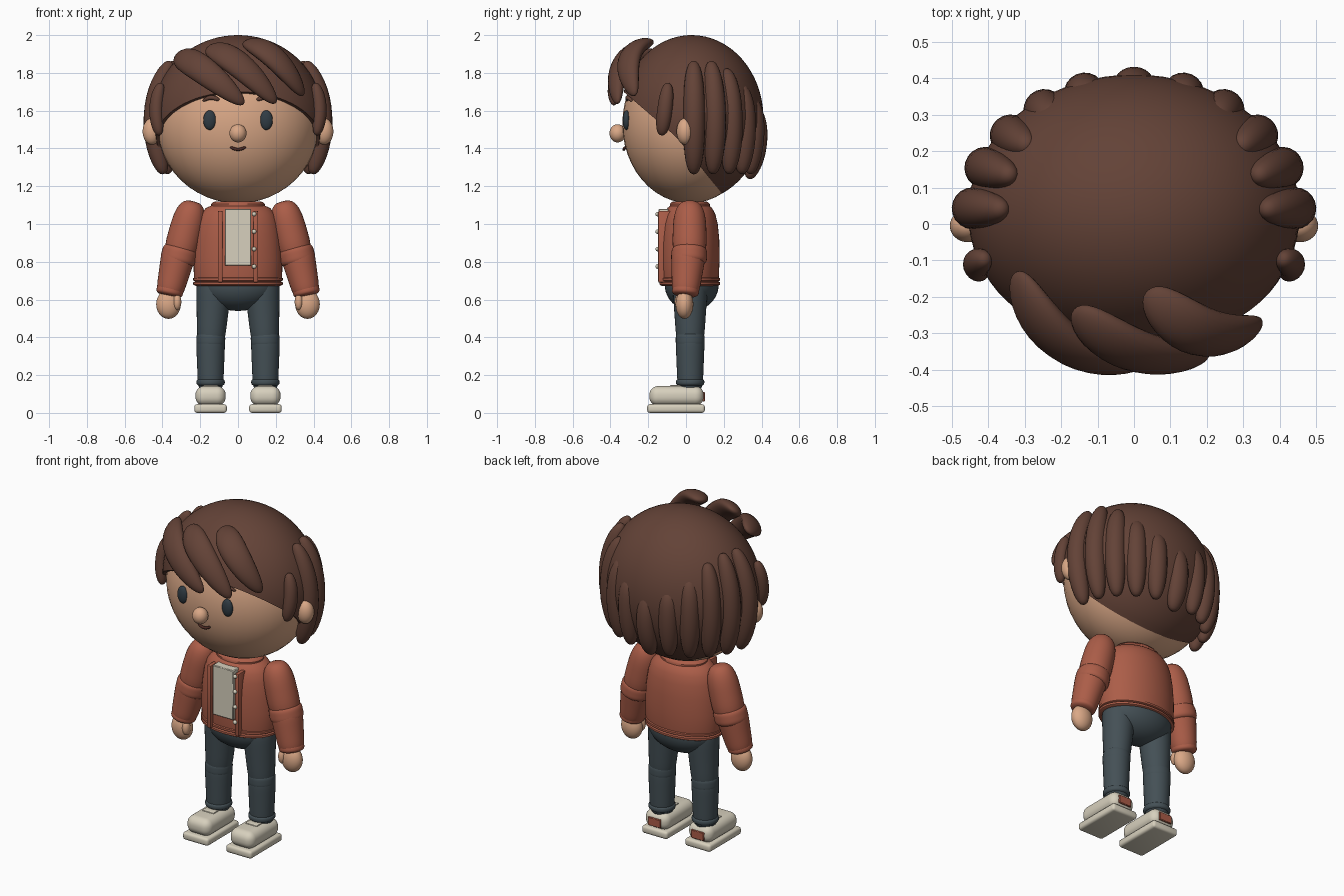
import bpy, bmesh, math
from math import sin, cos, pi, radians
from mathutils import Vector, Matrix

if "Cube" in bpy.data.objects:
    bpy.data.objects.remove(bpy.data.objects["Cube"])


def material(name, rgb):
    m = bpy.data.materials.new(name)
    m.use_nodes = True
    m.diffuse_color = (*rgb, 1)
    m.node_tree.nodes["Principled BSDF"].inputs["Base Color"].default_value = (*rgb, 1)
    return m


HAIR = material("hair brown", (0.125, 0.055, 0.038))
SKIN = material("skin", (0.70, 0.39, 0.24))
RUST = material("jacket rust", (0.41, 0.11, 0.065))
SLATE = material("trouser slate", (0.058, 0.08, 0.092))
CREAM = material("cream", (0.68, 0.63, 0.51))
EYE = material("eye dark", (0.03, 0.045, 0.058))
MOUTH = material("mouth brown", (0.07, 0.022, 0.016))
SIDES = (("left", 1), ("right", -1))


def finish(name, bm, mat):
    bmesh.ops.recalc_face_normals(bm, faces=bm.faces)
    me = bpy.data.meshes.new(name)
    bm.to_mesh(me)
    bm.free()
    me.materials.append(mat)
    me.shade_smooth()
    me.set_sharp_from_angle(angle=radians(40))
    ob = bpy.data.objects.new(name, me)
    bpy.context.collection.objects.link(ob)
    return ob


def skin_rings(name, mat, rings, capped=True):
    """Bridge closed rings of points into one surface."""
    bm = bmesh.new()
    loops = [[bm.verts.new(p) for p in ring] for ring in rings]
    n = len(loops[0])
    for a, b in zip(loops, loops[1:]):
        for i in range(n):
            j = (i + 1) % n
            bm.faces.new((a[i], a[j], b[j], b[i]))
    if capped:
        bm.faces.new(loops[0])
        bm.faces.new(loops[-1])
    return finish(name, bm, mat)


def ball(name, mat, centre, radii):
    bm = bmesh.new()
    bmesh.ops.create_uvsphere(bm, u_segments=40, v_segments=24, radius=1,
                              matrix=Matrix.Translation(centre) @ Matrix.Diagonal((*radii, 1)))
    return finish(name, bm, mat)


def box(name, mat, centre, size, bevel, segments=4):
    bm = bmesh.new()
    bmesh.ops.create_cube(bm, size=1, matrix=Matrix.Translation(centre) @ Matrix.Diagonal((*size, 1)))
    bmesh.ops.bevel(bm, geom=bm.edges[:], offset=bevel, segments=segments, profile=0.5, affect="EDGES")
    return finish(name, bm, mat)


def pill(name, mat, pts, wide, thick, power=2, origin=None, side=1, steps=20, around=20):
    """Round-ended tube along a straight or three-point curve, tapering from first to last size."""
    pts = [Vector((p[0] * side, p[1], p[2])) for p in pts]
    a, c = pts[0], pts[-1]
    b = pts[1] if len(pts) == 3 else (a + c) / 2
    rings = []
    for i in range(steps + 1):
        t = 0.5 - 0.5 * cos(pi * (0.02 + 0.96 * i / steps))
        p = a * (1 - t) ** 2 + b * 2 * t * (1 - t) + c * t * t
        tangent = ((b - a) * (1 - t) + (c - b) * t).normalized()
        out = p - Vector(origin) if origin else Vector((0, -1, 0))
        out = (out - tangent * out.dot(tangent)).normalized()
        across = tangent.cross(out)
        swell = (1 - abs(2 * t - 1) ** power) ** (1 / power)
        w = (wide[0] + (wide[1] - wide[0]) * t) * swell
        h = (thick[0] + (thick[1] - thick[0]) * t) * swell
        rings.append([p + across * w * cos(2 * pi * k / around) + out * h * sin(2 * pi * k / around)
                      for k in range(around)])
    return skin_rings(name, mat, rings)


def loft(name, mat, y, profile, around=48):
    """Stack of horizontal ellipses given as (height, x radius, y radius)."""
    return skin_rings(name, mat, [[(rx * cos(2 * pi * k / around), y + ry * sin(2 * pi * k / around), z)
                                   for k in range(around)] for z, rx, ry in profile])


# Head and face
ball("head", SKIN, (0, 0.02, 1.53), (0.43, 0.357, 0.42))
ball("nose", SKIN, (0, -0.362, 1.48), (0.045, 0.043, 0.048))
pill("mouth", MOUTH, [(-0.04, -0.322, 1.408), (0, -0.335, 1.382), (0.04, -0.322, 1.408)],
     (0.008, 0.008), (0.008, 0.008), 4)
for tag, s in SIDES:
    ball(tag + "_eye", EYE, (s * 0.15, -0.315, 1.55), (0.034, 0.02, 0.052))
    ball(tag + "_ear", SKIN, (s * 0.455, -0.005, 1.49), (0.05, 0.045, 0.07))
    pill(tag + "_eyebrow", HAIR, [(0.1, -0.308, 1.655), (0.145, -0.318, 1.685), (0.185, -0.286, 1.65)],
         (0.013, 0.01), (0.012, 0.01), 3, side=s)

# Hair cap, ending along a hairline that falls from brow to nape
HEAD = Vector((0, 0.03, 1.56))
CAP = Vector((0.455, 0.38, 0.44))


def hairline(y):
    return 1.46 - (0.86 if y < -0.05 else 1.24) * (y + 0.05)


def on_cap(turn, drop, scale=1.0):
    return HEAD + scale * Vector((CAP.x * sin(drop) * cos(turn), CAP.y * sin(drop) * sin(turn),
                                  CAP.z * cos(drop)))


columns = []
for k in range(72):
    turn, drop = 2 * pi * k / 72, 0.3
    while on_cap(turn, drop).z > hairline(on_cap(turn, drop).y):
        drop += 0.004
    column = [on_cap(turn, 0.01 + (drop - 0.01) * i / 28) for i in range(29)]
    columns.append(column + [on_cap(turn, drop, 0.93)])
skin_rings("hair_cap", HAIR, list(zip(*columns)), capped=True)

# Hair locks around the sides and back: (turn in degrees, top height, bulge)
LOCKS = [(2, 1.86, 1.12), (20, 1.86, 1.08), (37, 1.82, 1.03), (54, 1.74, 1.0), (71, 1.66, 0.98)]
for tag, s in SIDES:
    for i, (deg, top, bulge) in enumerate(LOCKS):
        turn = radians(deg)

        def hang(z, k):
            return (CAP.x * cos(turn) * k, HEAD.y + CAP.y * sin(turn) * k, z)

        reach = 0.78 + 0.22 * (1.86 - top)
        pill(f"{tag}_hair_lock_{i + 1}", HAIR, [hang(top, reach), hang(1.6, bulge), hang(1.265, 0.86)],
             (0.055, 0.06), (0.055, 0.06), 2.6, HEAD, s)
    pill(tag + "_sideburn", HAIR, [(0.405, -0.095, 1.745), (0.455, -0.11, 1.62), (0.415, -0.13, 1.47)],
         (0.038, 0.042), (0.036, 0.036), 2.6, HEAD, s)
pill("back_hair_lock", HAIR, [(0, 0.37, 1.62), (0, 0.42, 1.45), (0, 0.33, 1.24)],
     (0.05, 0.06), (0.04, 0.05), 2.6, HEAD)

# Swept fringe
FRINGE = [((-0.32, -0.13, 1.89), (-0.23, -0.4, 1.87), (0.03, -0.38, 1.635)),
          ((-0.16, -0.23, 1.93), (-0.01, -0.4, 1.9), (0.2, -0.36, 1.64)),
          ((0.04, -0.18, 1.96), (0.19, -0.37, 1.94), (0.345, -0.27, 1.68))]
for i, pts in enumerate(FRINGE):
    pill(f"fringe_lock_{i + 1}", HAIR, pts, (0.085, 0.065), (0.045, 0.045), 2.2, HEAD)

# Jacket body
loft("neck", SKIN, 0.02, [(1.05, 0.09, 0.075), (1.16, 0.09, 0.075)])
loft("jacket_body", RUST, 0.02, [(0.68, 0.225, 0.148), (0.72, 0.234, 0.154), (0.82, 0.235, 0.158),
                                 (0.92, 0.228, 0.156), (1.0, 0.215, 0.148), (1.05, 0.198, 0.136),
                                 (1.085, 0.17, 0.118), (1.1, 0.135, 0.098)])
loft("jacket_collar", RUST, 0.02, [(1.08, 0.13, 0.095), (1.09, 0.142, 0.106), (1.105, 0.142, 0.106),
                                   (1.117, 0.13, 0.096), (1.12, 0.11, 0.08)])
for i, z in enumerate((0.685, 0.707)):
    loft(f"jacket_hem_{i + 1}", RUST, 0.02, [(z - 0.012, 0.225, 0.15), (z - 0.006, 0.237, 0.16),
                                             (z + 0.006, 0.237, 0.16), (z + 0.012, 0.225, 0.15)])
box("shirt_panel", CREAM, (0, -0.105, 0.93), (0.14, 0.08, 0.3), 0.004, 1)
for tag, s in SIDES:
    box(tag + "_jacket_edge", RUST, (s * 0.094, -0.11, 0.88), (0.026, 0.075, 0.38), 0.007, 2)
for i in range(4):
    ball(f"button_{i + 1}", CREAM, (0.085, -0.15, 0.775 + 0.0925 * i), (0.012, 0.012, 0.012))

# Arms, hands, legs and shoes
for tag, s in SIDES:
    def limb(part, mat, top, bottom, r0, r1, power):
        pill(f"{tag}_{part}", mat, [top, bottom], (r0, r1), (r0, r1), power, side=s, around=32)

    limb("upper_sleeve", RUST, (0.235, 0.02, 1.12), (0.32, 0.018, 0.79), 0.084, 0.094, 3)
    limb("elbow_fold", RUST, (0.299, 0.018, 0.885), (0.323, 0.015, 0.785), 0.093, 0.096, 4)
    limb("lower_sleeve", RUST, (0.31, 0.015, 0.86), (0.366, -0.004, 0.62), 0.094, 0.07, 6)
    limb("sleeve_cuff", RUST, (0.355, 0, 0.672), (0.367, -0.005, 0.617), 0.071, 0.071, 3)
    ball(tag + "_hand", SKIN, (s * 0.368, -0.008, 0.575), (0.065, 0.047, 0.077))
    ball(tag + "_thumb", SKIN, (s * 0.322, -0.035, 0.588), (0.022, 0.025, 0.043))

    limb("upper_trouser", SLATE, (0.125, 0.022, 0.72), (0.145, 0.022, 0.35), 0.097, 0.071, 6)
    limb("knee_fold", SLATE, (0.143, 0.022, 0.43), (0.145, 0.022, 0.345), 0.076, 0.077, 4)
    limb("lower_trouser", SLATE, (0.145, 0.022, 0.41), (0.145, 0.022, 0.12), 0.078, 0.066, 7)
    limb("trouser_cuff", SLATE, (0.145, 0.022, 0.187), (0.145, 0.022, 0.138), 0.075, 0.075, 3)

    box(tag + "_sole", CREAM, (s * 0.145, -0.053, 0.023), (0.172, 0.306, 0.046), 0.015, 3)
    box(tag + "_shoe", CREAM, (s * 0.145, -0.05, 0.09), (0.16, 0.288, 0.104), 0.046, 7)
    box(tag + "_shoe_tongue", CREAM, (s * 0.145, -0.055, 0.138), (0.08, 0.06, 0.02), 0.008, 2)
    box(tag + "_heel_patch", RUST, (s * 0.145, 0.094, 0.085), (0.085, 0.012, 0.05), 0.003, 1)
ball("trouser_seat", SLATE, (0, 0.03, 0.68), (0.212, 0.143, 0.14))
